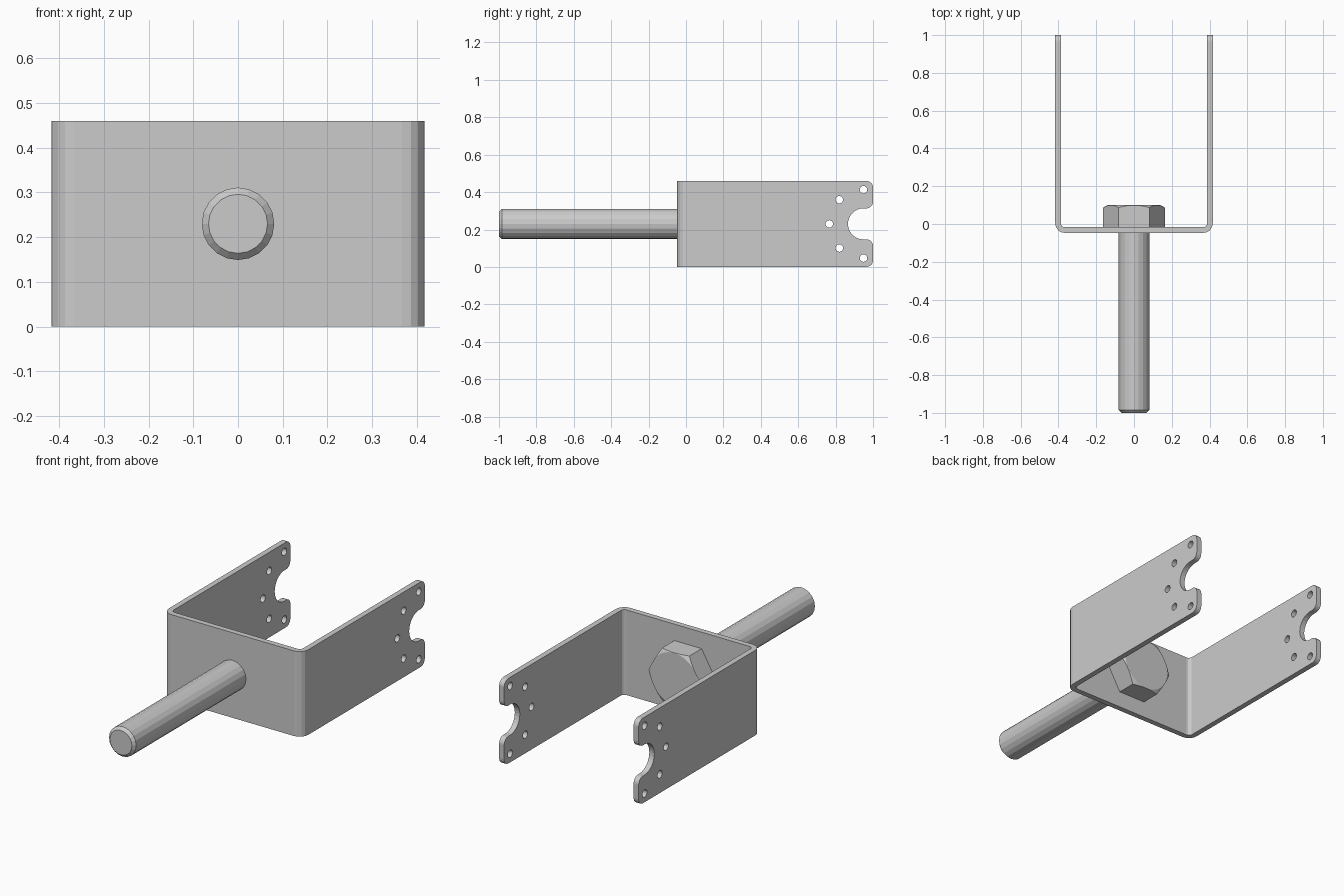
import bpy, bmesh
from math import sin, cos, pi, radians

if "Cube" in bpy.data.objects:
    bpy.data.objects.remove(bpy.data.objects["Cube"])

H, W, T = 0.46, 0.417, 0.03      # bracket height, half width, sheet thickness
BACK, END, ZC = -0.047, 1.0, 0.23


def loft(name, rings):
    """Closed solid through a list of equal-length point rings."""
    bm = bmesh.new()
    vs = [[bm.verts.new(p) for p in r] for r in rings]
    n = len(rings[0])
    bm.faces.new(vs[0])
    bm.faces.new(vs[-1])
    for a, b in zip(vs, vs[1:]):
        for i in range(n):
            j = (i + 1) % n
            bm.faces.new((a[i], a[j], b[j], b[i]))
    bmesh.ops.recalc_face_normals(bm, faces=bm.faces)
    me = bpy.data.meshes.new(name)
    bm.to_mesh(me)
    bm.free()
    ob = bpy.data.objects.new(name, me)
    bpy.context.collection.objects.link(ob)
    return ob


def arc(cx, cy, r, a0, a1, n):
    return [(cx + r * cos(radians(a0 + (a1 - a0) * i / n)),
             cy + r * sin(radians(a0 + (a1 - a0) * i / n))) for i in range(n + 1)]


def lathe_y(name, profile, sides):
    """Solid around the bolt axis from (radius, y) pairs."""
    return loft(name, [[(r * cos(2 * pi * i / sides), y, ZC + r * sin(2 * pi * i / sides))
                        for i in range(sides)] for r, y in profile])


def prism_x(name, pts):
    return loft(name, [[(x, y, z) for y, z in pts] for x in (-0.6, 0.6)])


def boolean(ob, cutter, op):
    m = ob.modifiers.new("cut", 'BOOLEAN')
    m.object, m.operation, m.solver = cutter, op, 'EXACT'
    bpy.context.view_layer.objects.active = ob
    bpy.ops.object.modifier_apply(modifier=m.name)
    bpy.data.objects.remove(cutter)


# U-shaped sheet bracket with rounded bends
RO = 0.05
RI = RO - T
cx, cy = W - RO, BACK + RO
outer = [(W, END)] + arc(cx, cy, RO, 0, -90, 4)
inner = arc(cx, cy, RI, -90, 0, 4) + [(W - T, END)]
mirror = lambda pts: [(-x, y) for x, y in reversed(pts)]
u = outer + mirror(outer) + mirror(inner) + inner
bracket = loft("bracket", [[(x, y, z) for x, y in u] for z in (0, H)])

# Side outline: rounded arm ends with a half-round notch
R, NR, NY = 0.035, 0.083, 0.949
lower = ([(-0.2, -0.0)] + arc(END - R, R, R, -90, 0, 5)
         + arc(END - R, ZC - NR - R, R, 0, 90, 5)
         + arc(NY, ZC, NR, -90, -180, 8))
upper = [(y, H - z) for y, z in reversed(lower[:-1])]
boolean(bracket, prism_x("outline_cutter", lower + upper), 'INTERSECT')

# Five holes on a circle around each notch
for a in (90, 135, 180, 225, 270):
    hy, hz = NY + 0.183 * cos(radians(a)), ZC + 0.183 * sin(radians(a))
    boolean(bracket, prism_x("hole_cutter", arc(hy, hz, 0.02, 0, 360, 16)[:-1]), 'DIFFERENCE')

# Bolt shaft with chamfered tip
lathe_y("bolt_shaft", [(0.066, -1.0), (0.081, -0.985), (0.081, 0.0)], 20)

# Hex head, corners trimmed by a cone
head = lathe_y("bolt_head", [(0.163, BACK + T), (0.163, 0.1)], 6)
cone = lathe_y("head_cutter", [(0.3, -0.1), (0.3, 0.008), (0.14, 0.1)], 48)
boolean(head, cone, 'INTERSECT')
